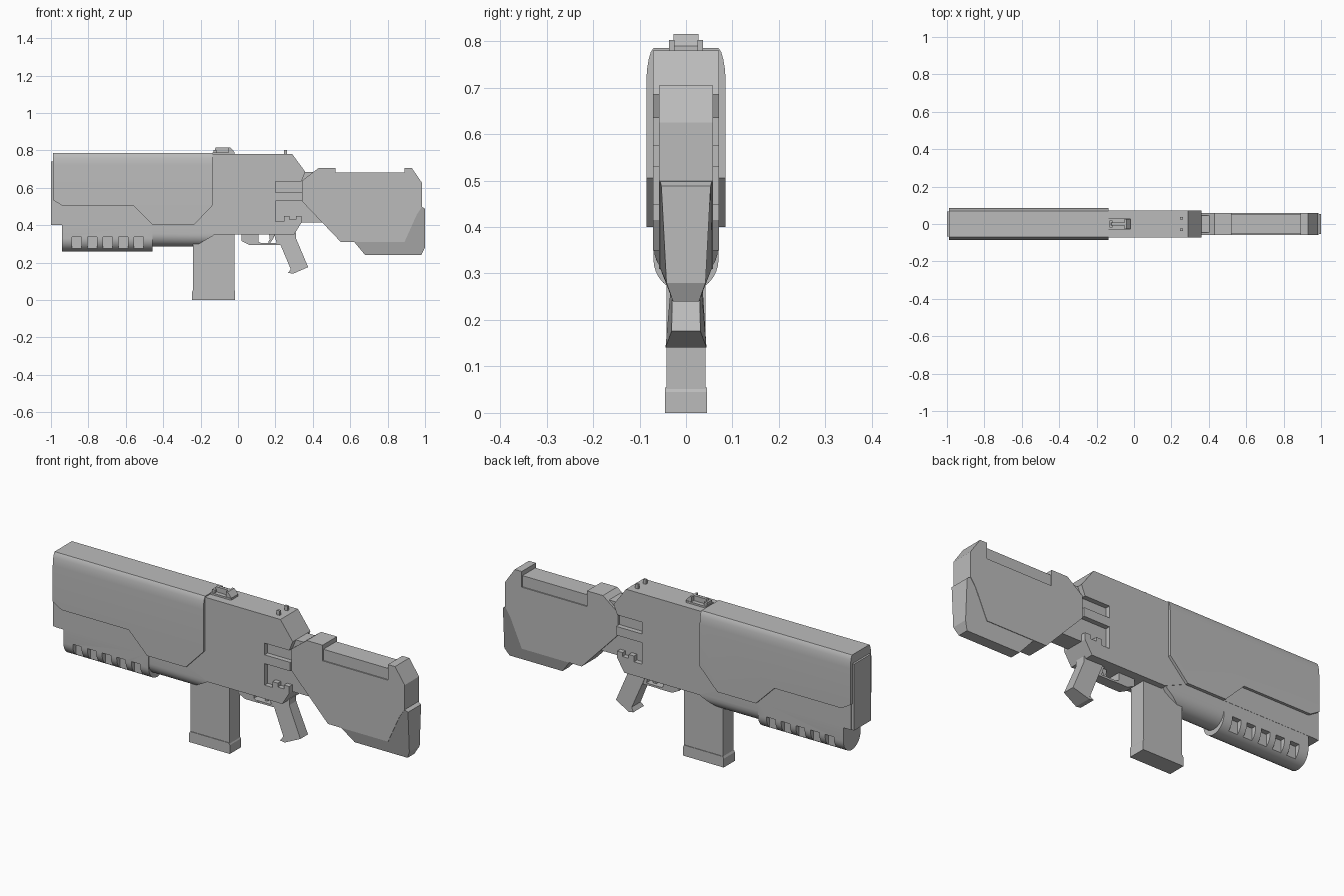
import bpy, bmesh, math

if "Cube" in bpy.data.objects:
    bpy.data.objects.remove(bpy.data.objects["Cube"])

gray = bpy.data.materials.new("plain_gray")
gray.diffuse_color = (0.5, 0.5, 0.5, 1)
gray.use_nodes = True
gray.node_tree.nodes["Principled BSDF"].inputs["Base Color"].default_value = gray.diffuse_color


def finish(name, bm):
    bmesh.ops.recalc_face_normals(bm, faces=bm.faces)
    me = bpy.data.meshes.new(name)
    bm.to_mesh(me)
    bm.free()
    me.materials.append(gray)
    ob = bpy.data.objects.new(name, me)
    bpy.context.collection.objects.link(ob)
    return ob


def loft(name, side_a, side_b):
    """Closed solid between two matching outlines."""
    bm = bmesh.new()
    a = [bm.verts.new(p) for p in side_a]
    b = [bm.verts.new(p) for p in side_b]
    bm.faces.new(a)
    bm.faces.new(b[::-1])
    n = len(a)
    for i in range(n):
        j = (i + 1) % n
        bm.faces.new((a[i], b[i], b[j], a[j]))
    return finish(name, bm)


def plate(name, pts, w, yc=0):
    """Side outline (x, z[, half width]) extruded across y."""
    half = [p[2] if len(p) > 2 else w for p in pts]
    return loft(name, [(p[0], yc - h, p[1]) for p, h in zip(pts, half)],
                [(p[0], yc + h, p[1]) for p, h in zip(pts, half)])


def box(name, x0, x1, z0, z1, w, yc=0):
    return plate(name, [(x0, z0), (x1, z0), (x1, z1), (x0, z1)], w, yc)


def activate(ob):
    bpy.ops.object.select_all(action='DESELECT')
    ob.select_set(True)
    bpy.context.view_layer.objects.active = ob


def boolean(ob, cutter, op):
    mod = ob.modifiers.new("cut", 'BOOLEAN')
    mod.operation, mod.object, mod.solver = op, cutter, 'EXACT'
    activate(ob)
    bpy.ops.object.modifier_apply(modifier=mod.name)
    bpy.data.objects.remove(cutter, do_unlink=True)


def smooth(ob, angle=30):
    activate(ob)
    bpy.ops.object.shade_smooth_by_angle(angle=math.radians(angle))


def half_round(top, centre, r, steps=16):
    """U-shaped section (y, z), open side up."""
    arc = [(-r * math.cos(math.pi * i / steps), centre - r * math.sin(math.pi * i / steps))
           for i in range(steps + 1)]
    return [(-r, top)] + arc + [(r, top)]


# receiver with rear fingers and the two catch knobs
plate("receiver", [
    (-.985, .40), (-.985, .78), (.29, .78), (.36, .685), (.34, .635), (.20, .635),
    (.20, .575), (.345, .575), (.345, .53), (.20, .53), (.20, .42), (.245, .42),
    (.245, .45), (.275, .45), (.275, .43), (.31, .43), (.31, .45), (.34, .45),
    (.34, .415), (.30, .35), (-.12, .35), (-.235, .40)], .071)
box("muzzle_plate", -1, -.97, .40, .74, .068)

# front shroud: side outline intersected with a round-topped section
shroud = plate("front_shroud", [
    (-.99, .80), (-.137, .80), (-.137, .505), (-.237, .40), (-.455, .40),
    (-.56, .505), (-.94, .505), (-.99, .535)], .10)
half = [(.085, .35), (.085, .72), (.0838, .74), (.0805, .76), (.076, .776), (.070, .785)]
sec = half + [(-y, z) for y, z in reversed(half)]
boolean(shroud, loft("section", [(-1.1, y, z) for y, z in sec],
                     [(0, y, z) for y, z in sec]), 'INTERSECT')
smooth(shroud)

# round under-barrel grip with ports on both sides
tube = half_round(.41, .33, .07)
handguard = loft("lower_handguard", [(-.94, y, z) for y, z in tube],
                 [(-.457, y, z) for y, z in tube])
for i in range(5):
    x = -.862 + i * .083
    for s in (-1, 1):
        boolean(handguard, box("port", x - .025, x + .025, .272, .338, .03, s * .074), 'DIFFERENCE')
smooth(handguard)

# rounded block between handguard and magazine, sloped at the rear
block = half_round(.40, .355, .069)
smooth(loft("lower_block", [(-.46, y, z) for y, z in block],
            [(-.12 - max(0, .35 - z) * 1.8, y, z) for y, z in block]))

# magazine
box("magazine", -.24, -.018, .05, .38, .042)
plate("magazine_base", [(-.245, 0), (-.015, 0), (-.015, .045), (-.02, .055),
                        (-.24, .055), (-.245, .045)], .045)

# trigger group
plate("guard_front", [(.02, .36), (.02, .315), (.06, .295), (.14, .295),
                      (.11, .312), (.11, .36)], .028)
box("guard_bar", .06, .225, .295, .305, .026)
plate("trigger", [(.165, .36), (.17, .325), (.16, .308), (.175, .308),
                  (.19, .33), (.20, .36)], .012)
plate("guard_rear", [(.19, .36), (.21, .295), (.235, .295), (.30, .36)], .026)

# pistol grip, flaring to its front lower lip
plate("pistol_grip", [
    (.20, .36, .03), (.225, .30, .03), (.282, .165, .036), (.268, .145, .044),
    (.295, .141, .044), (.375, .176, .031), (.31, .33, .028), (.31, .36, .028)], .03)

# stock neck, seen through the slots of the receiver
box("stock_neck", .18, .46, .415, .685, .046)

# stock body, cheek rest and tapered butt
plate("stock", [
    (.345, .64), (.43, .705), (.52, .705), (.52, .625), (.89, .625), (.89, .705),
    (.93, .705), (.985, .625), (.985, .50), (.955, .455), (.89, .31), (.55, .31),
    (.345, .525)], .058)
box("cheek_rest", .51, .90, .60, .682, .052)
plate("stock_butt", [
    (.62, .312, .056), (.89, .312, .056), (.955, .457, .056), (.98, .50, .056),
    (1.0, .488, .053), (1.0, .28, .042), (.98, .24, .028), (.68, .24, .028)], .05)

# front sight block
box("sight_base", -.135, -.02, .775, .789, .03)
plate("sight_ridge", [(-.13, .78), (-.12, .815), (-.045, .815), (-.02, .79), (-.02, .78)], .008)
plate("sight_rear_wing", [(-.05, .78), (-.05, .815), (-.04, .815), (-.018, .79), (-.018, .78)], .027)
box("sight_front_wing", -.132, -.115, .78, .803, .02)

# rear sight posts
for s in (-1, 1):
    side = "left" if s < 0 else "right"
    box("rear_sight_post_" + side, .245, .262, .775, .803, .006, s * .031)
